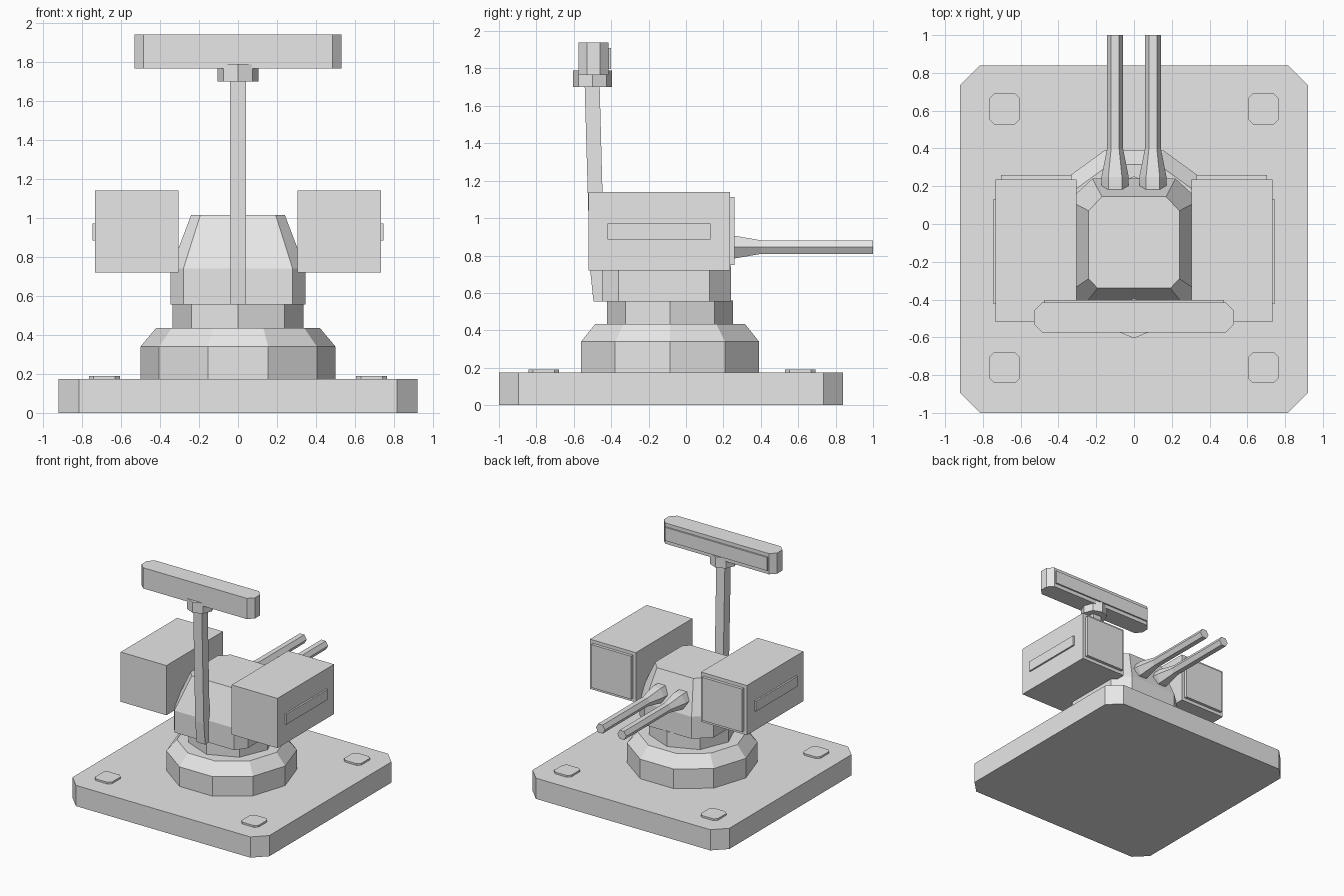
import bpy
import bmesh
from math import cos, sin, tau
from mathutils import Vector

cube = bpy.data.objects.get("Cube")
if cube:
    bpy.data.objects.remove(cube)

GREY = (0.8, 0.8, 0.8, 1)
grey = bpy.data.materials.new("light_grey")
grey.use_nodes = True
grey.diffuse_color = GREY
grey.node_tree.nodes["Principled BSDF"].inputs["Base Color"].default_value = GREY

TURN_Y = -0.085  # turning axis of the turret


def loft(name, loops):
    """Skin a stack of equal-length loops and cap both ends."""
    bm = bmesh.new()
    rings = [[bm.verts.new(p) for p in loop] for loop in loops]
    n = len(rings[0])
    for a, b in zip(rings, rings[1:]):
        for i in range(n):
            j = (i + 1) % n
            bm.faces.new((a[i], a[j], b[j], b[i]))
    bm.faces.new(rings[0])
    bm.faces.new(rings[-1])
    bmesh.ops.recalc_face_normals(bm, faces=bm.faces)
    mesh = bpy.data.meshes.new(name)
    bm.to_mesh(mesh)
    bm.free()
    mesh.materials.append(grey)
    obj = bpy.data.objects.new(name, mesh)
    bpy.context.collection.objects.link(obj)
    return obj


def rect(x0, x1, y0, y1, z, front=None, back=None):
    """Rectangle loop; front and back give the (x, y) corner cuts."""
    if front is None:
        return [(x0, y0, z), (x1, y0, z), (x1, y1, z), (x0, y1, z)]
    fx, fy = front
    bx, by = back or front
    return [(x0 + fx, y0, z), (x1 - fx, y0, z), (x1, y0 + fy, z), (x1, y1 - by, z),
            (x1 - bx, y1, z), (x0 + bx, y1, z), (x0, y1 - by, z), (x0, y0 + fy, z)]


def box(name, x, y, z, cut=None):
    corner = (cut, cut) if cut else None
    return loft(name, [rect(*x, *y, h, corner) for h in z])


def round_part(name, sides, centre, axis, stations):
    """Faceted solid along z or y; stations are (distance, radius)."""
    loops = []
    for d, r in stations:
        loop = []
        for i in range(sides):
            c, s = r * cos(tau * i / sides), r * sin(tau * i / sides)
            offset = Vector((c, s, d)) if axis == "z" else Vector((c, d, s))
            loop.append(Vector(centre) + offset)
        loops.append(loop)
    return loft(name, loops)


# Ground slab with corner pads
box("base_slab", (-0.92, 0.92), (-1, 0.84), (0, 0.175), 0.105)
for end, y in (("front", -0.76), ("back", 0.61)):
    for side, x in (("right", -0.685), ("left", 0.685)):
        box(f"{end}_{side}_pad", (x - 0.08, x + 0.08), (y - 0.082, y + 0.082),
            (0.17, 0.19), 0.025)

# Pedestal and neck
axis_point = (0, TURN_Y, 0)
round_part("pedestal", 10, axis_point, "z", [(0.17, 0.5), (0.34, 0.5), (0.435, 0.42)])
round_part("turret_neck", 8, axis_point, "z", [(0.43, 0.337), (0.56, 0.337)])

# Turret body with sloping upper half
skirt = (-0.345, 0.345, -0.45, 0.24)
wide_cuts = ((0.065, 0.09), (0.125, 0.115))
loft("turret_body", [
    rect(*skirt, 0.555, *wide_cuts),
    rect(*skirt, 0.74, *wide_cuts),
    rect(-0.24, 0.24, -0.34, 0.145, 1.015, (0.047, 0.05), (0.07, 0.075)),
])

# Paired launcher boxes and gun barrels
for side, s in (("right", -1), ("left", 1)):
    box(f"{side}_launcher", (s * 0.305, s * 0.733), (-0.52, 0.235), (0.72, 1.14))
    box(f"{side}_launcher_door", (s * 0.332, s * 0.705), (0.23, 0.26), (0.748, 1.112))
    box(f"{side}_side_rail", (s * 0.73, s * 0.747), (-0.42, 0.13), (0.885, 0.972))
    round_part(f"{side}_barrel", 6, (s * 0.1, 0, 0.845), "y",
               [(0.1, 0.072), (0.25, 0.072), (0.4, 0.042), (1.0, 0.042)])

# Leaning mast, bent where it meets the turret
loft("mast", [rect(-0.04, 0.04, y0, y1, z) for y0, y1, z in
              ((-0.495, -0.43, 0.555), (-0.514, -0.436, 0.74), (-0.542, -0.462, 1.72))])

# Radar head on its bracket
round_part("radar_bracket", 8, (0, -0.5, 0), "z", [(1.7, 0.105), (1.79, 0.105)])
box("radar_bar", (-0.53, 0.53), (-0.575, -0.415), (1.765, 1.94), 0.045)
box("radar_panel", (-0.477, 0.477), (-0.42, -0.402), (1.797, 1.91))
